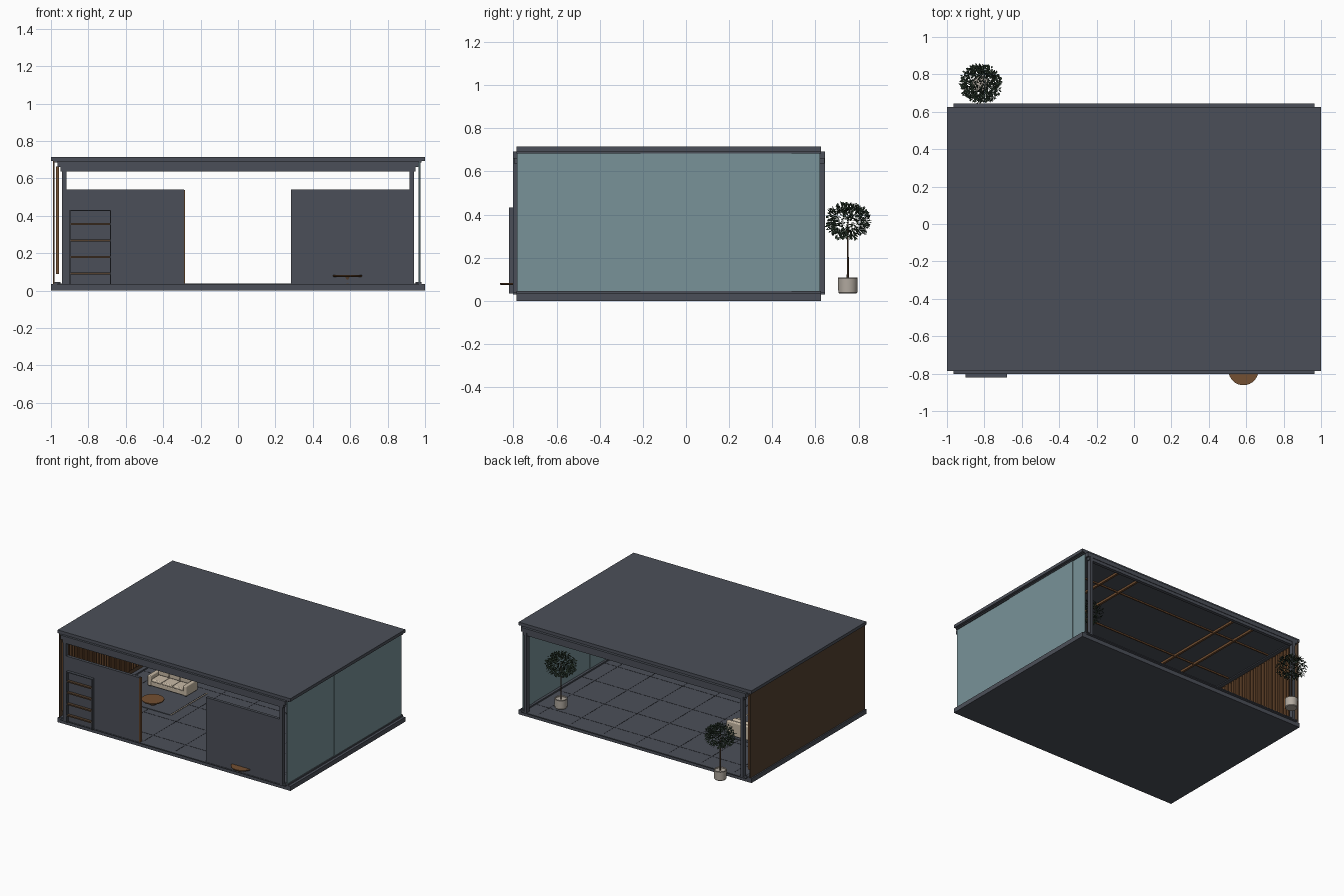
import bpy, bmesh, math, random
from mathutils import Vector, Matrix

random.seed(4)
cube = bpy.data.objects.get("Cube")
if cube:
    bpy.data.objects.remove(cube, do_unlink=True)


def material(name, r, g, b):
    m = bpy.data.materials.new(name)
    col = [((c / 255 + 0.055) / 1.055) ** 2.4 for c in (r, g, b)] + [1]
    m.diffuse_color = col
    m.use_nodes = True
    m.node_tree.nodes["Principled BSDF"].inputs["Base Color"].default_value = col
    return m


METAL = material("anthracite", 75, 79, 88)
SEAM = material("charcoal", 40, 42, 47)
CLADDING = material("dark wood", 84, 64, 47)
WOOD = material("warm wood", 116, 80, 50)
GLASS = material("blue grey glass", 120, 146, 152)
STONE = material("pale stone", 178, 170, 160)
FABRIC = material("cream fabric", 200, 186, 166)
LEAF = material("dark green leaf", 44, 58, 46)


def finish(name, bm, mat, smooth=False):
    me = bpy.data.meshes.new(name)
    bm.to_mesh(me)
    bm.free()
    me.materials.append(mat)
    ob = bpy.data.objects.new(name, me)
    bpy.context.collection.objects.link(ob)
    if smooth:
        bpy.ops.object.select_all(action="DESELECT")
        ob.select_set(True)
        bpy.context.view_layer.objects.active = ob
        bpy.ops.object.shade_smooth_by_angle()
    return ob


def boxes(name, mat, spans, bevel=0):
    """One object made of boxes, each given as x, y and z ranges."""
    bm = bmesh.new()
    for span in spans:
        mid = [(a + b) / 2 for a, b in span]
        size = [b - a for a, b in span]
        bmesh.ops.create_cube(bm, size=1, matrix=Matrix.Translation(mid) @ Matrix.Diagonal(size + [1]))
    ob = finish(name, bm, mat)
    if bevel:
        mod = ob.modifiers.new("soft_edges", "BEVEL")
        mod.width, mod.segments = bevel, 3
    return ob


def lathe(name, mat, x, y, profile, sides=32):
    """Turn a list of radius and height pairs around the vertical axis."""
    bm = bmesh.new()
    vs = [bm.verts.new((x + r, y, z)) for r, z in profile]
    edges = [bm.edges.new(p) for p in zip(vs, vs[1:])]
    bmesh.ops.spin(bm, geom=vs + edges, cent=(x, y, 0), axis=(0, 0, 1),
                   angle=math.tau, steps=sides)
    bmesh.ops.remove_doubles(bm, verts=bm.verts, dist=0.0001)
    bmesh.ops.recalc_face_normals(bm, faces=bm.faces)
    return finish(name, bm, mat, True)


def evenly(a, b, n):
    return [a + (b - a) * i / (n - 1) for i in range(n)]


FRONT, BACK, FLOOR, TOP = -0.785, 0.625, 0.035, 0.692
DEPTH = (FRONT, BACK)

# Base, roof and ceiling
boxes("floor_slab", METAL, [((-1, 1), DEPTH, (0, FLOOR))])
boxes("roof_slab", METAL, [((-1, 1), DEPTH, (TOP, 0.716))])
boxes("floor_seams", SEAM,
      [((x - 0.002, x + 0.002), (-0.77, 0.61), (FLOOR, 0.036)) for x in evenly(-0.84, 0.84, 7)] +
      [((-0.95, 0.95), (y - 0.002, y + 0.002), (FLOOR, 0.036)) for y in evenly(-0.64, 0.48, 5)])
boxes("ceiling_battens", WOOD,
      [((x - 0.008, x + 0.008), (-0.77, 0.61), (0.676, TOP)) for x in (-0.62, -0.44, 0.44, 0.62)] +
      [((-0.94, 0.94), (y - 0.005, y + 0.005), (0.682, TOP)) for y in (-0.5, -0.08, 0.35)])

# Front and back portal frames
for label, y0, y1 in (("front", -0.802, -0.77), ("back", 0.612, 0.645)):
    boxes(label + "_beam", METAL, [((-0.965, 0.965), (y0, y1), (0.66, TOP)),
                                   ((-0.95, 0.95), (y0 + 0.004, y1 - 0.004), (0.637, 0.66))])
    boxes(label + "_posts", METAL,
          [(tuple(sorted((s * 0.918, s * 0.942))), (y0, y1), (FLOOR, 0.66)) for s in (-1, 1)])
    boxes(label + "_sill", METAL, [((-0.965, 0.965), (y0, y1), (0.03, 0.038))])

# Side rails at top and bottom
boxes("side_rails", METAL,
      [(tuple(sorted((s * 0.95, s * 0.98))), DEPTH, z)
       for s in (-1, 1) for z in ((FLOOR, 0.046), (0.684, TOP))])

# Glazed side in three overlapping panes
for i, (y0, y1) in enumerate([(-0.783, -0.2), (-0.21, 0.49), (0.48, 0.62)]):
    x = 0.966 + 0.004 * (i % 2)
    boxes("glass_pane", GLASS, [((x, x + 0.006), (y0, y1), (0.046, 0.686))])

# Timber side with slats inside
boxes("cladding_wall", CLADDING, [((-0.99, -0.982), DEPTH, (FLOOR, TOP))])
boxes("wall_slats", WOOD,
      [((-0.974, -0.958), (y - 0.008, y + 0.008), (0.088, 0.665)) for y in evenly(-0.76, 0.6, 46)])

# Half-height front panels
boxes("left_front_panel", METAL, [((0.283, 0.918), (-0.798, -0.775), (FLOOR, 0.54))])
boxes("right_front_panel", METAL, [((-0.918, -0.29), (-0.798, -0.775), (FLOOR, 0.54))])
boxes("panel_edge_trim", WOOD, [((-0.29, -0.284), (-0.798, -0.775), (FLOOR, 0.538))])

# Shelf unit on the front
boxes("shelf_frame", METAL,
      [((-0.902, -0.896), (-0.82, -0.798), (FLOOR, 0.432)),
       ((-0.684, -0.678), (-0.82, -0.798), (FLOOR, 0.432)),
       ((-0.902, -0.678), (-0.82, -0.798), (0.426, 0.432))])
boxes("shelf_boards", CLADDING,
      [((-0.896, -0.684), (-0.82, -0.798), (z - 0.005, z + 0.005)) for z in evenly(0.092, 0.356, 4)])


# Round tables
def table(x, y):
    lathe("table_top", WOOD, x, y, [(0, 0.074), (0.076, 0.074), (0.08, 0.078), (0.08, 0.084), (0, 0.084)])
    lathe("table_pedestal", CLADDING, x, y,
          [(0, FLOOR), (0.018, FLOOR), (0.014, 0.05), (0.02, 0.074), (0, 0.074)])


table(0.585, -0.782)
table(-0.57, -0.23)

# Rug with fringe
boxes("rug", METAL, [((-0.8, -0.375), (-0.3, 0.15), (FLOOR, 0.039))])
boxes("rug_fringe", FABRIC,
      [((-0.375, -0.362), (y - 0.004, y + 0.004), (FLOOR, 0.039)) for y in evenly(-0.29, 0.14, 22)])

# Sofa
boxes("sofa_base", FABRIC, [((-0.78, -0.444), (0.005, 0.14), (0.045, 0.08))], 0.006)
boxes("sofa_arms", FABRIC, [((-0.78, -0.75), (0.0, 0.14), (0.045, 0.125)),
                            ((-0.474, -0.444), (0.0, 0.14), (0.045, 0.125))], 0.008)
boxes("sofa_back", FABRIC, [((-0.78, -0.444), (0.115, 0.142), (0.045, 0.155))], 0.008)
thirds = [(x, x + 0.088) for x in (-0.748, -0.656, -0.564)]
boxes("sofa_seat_cushions", FABRIC, [(t, (0.0, 0.1), (0.08, 0.1)) for t in thirds], 0.007)
boxes("sofa_back_cushions", FABRIC, [(t, (0.085, 0.118), (0.1, 0.165)) for t in thirds], 0.01)
boxes("sofa_feet", SEAM, [((x, x + 0.012), (y, y + 0.012), (FLOOR, 0.046))
                          for x in (-0.77, -0.466) for y in (0.012, 0.12)])


# Potted trees
def tree(x, y):
    lathe("plant_pot", STONE, x, y, [(0, FLOOR), (0.04, FLOOR), (0.044, 0.04), (0.046, 0.105),
                                     (0.044, 0.108), (0.04, 0.105), (0.04, 0.098), (0, 0.098)])
    lathe("tree_trunk", CLADDING, x, y, [(0.005, 0.095), (0.004, 0.28), (0.002, 0.38)], 8)
    bm = bmesh.new()
    for i in range(850):
        d = Vector([random.gauss(0, 1) for _ in range(3)]).normalized()
        r = random.uniform(0.35, 1) ** 0.5
        pos = Vector((x + d.x * r * 0.115, y + d.y * r * 0.108, 0.368 + d.z * r * 0.09))
        out = (d + Vector([random.uniform(-0.7, 0.7) for _ in range(3)])).normalized()
        side = out.cross(Vector((random.random(), random.random(), 1))).normalized()
        tip = out * random.uniform(0.016, 0.024)
        w = side * 0.006
        bm.faces.new([bm.verts.new(p) for p in
                      (pos - tip / 2, pos + w, pos + tip / 2, pos - w)])
    finish("tree_leaves", bm, LEAF)


tree(-0.82, 0.75)
tree(0.78, 0.42)
